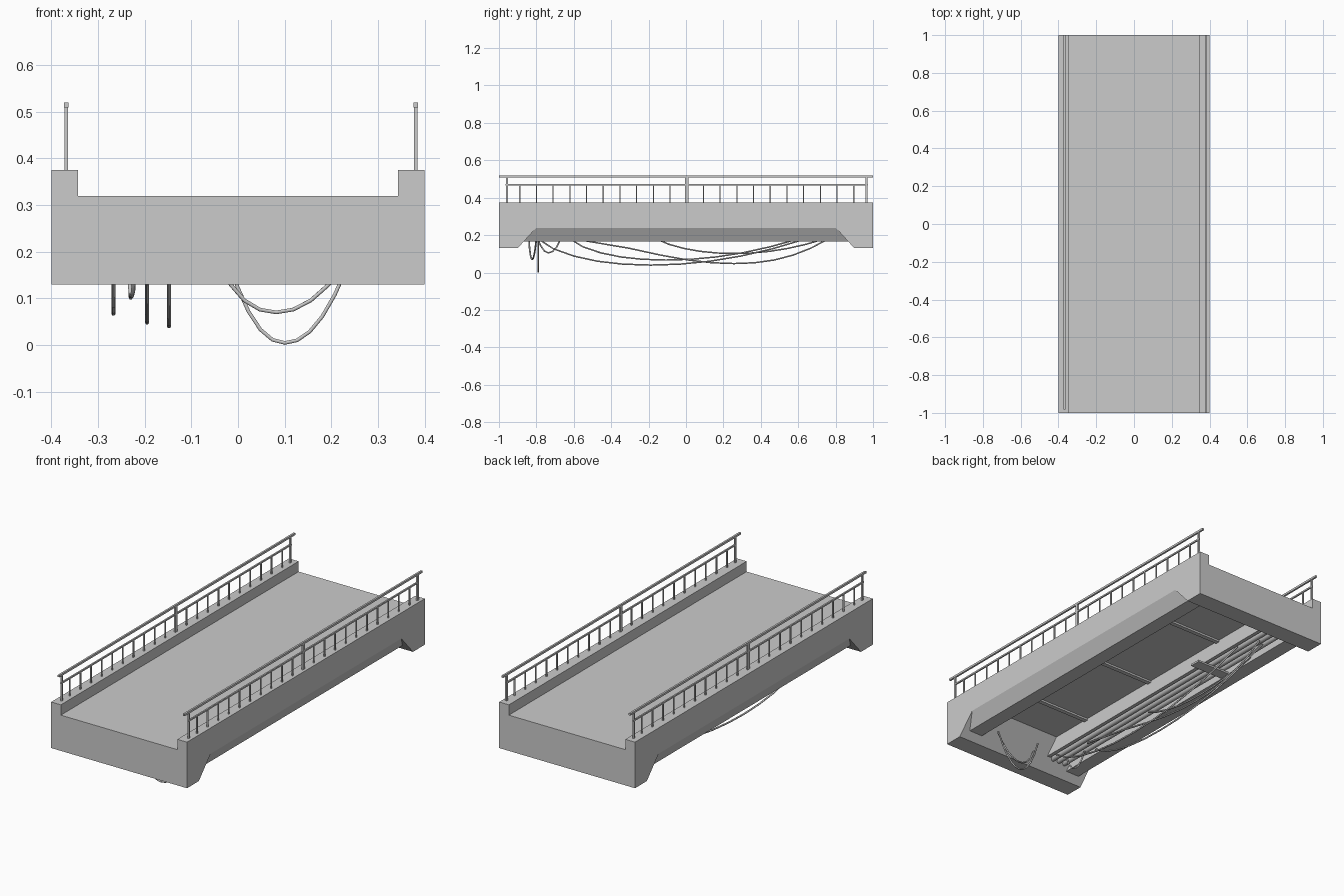
import bpy, bmesh, math
from mathutils import Vector

cube = bpy.data.objects.get("Cube")
if cube:
    bpy.data.objects.remove(cube, do_unlink=True)

concrete = bpy.data.materials.new("grey")
concrete.use_nodes = True
GREY = (0.6, 0.6, 0.6, 1)
concrete.diffuse_color = GREY
concrete.node_tree.nodes["Principled BSDF"].inputs["Base Color"].default_value = GREY


def finish(name, bm):
    bmesh.ops.recalc_face_normals(bm, faces=bm.faces)
    mesh = bpy.data.meshes.new(name)
    bm.to_mesh(mesh)
    bm.free()
    mesh.materials.append(concrete)
    obj = bpy.data.objects.new(name, mesh)
    bpy.context.collection.objects.link(obj)
    return obj


def extrude(name, points, offset):
    """Fill a 3D outline and extrude it by an offset."""
    bm = bmesh.new()
    face = bm.faces.new([bm.verts.new(p) for p in points])
    geom = bmesh.ops.extrude_face_region(bm, geom=[face], use_keep_orig=True)["geom"]
    verts = [g for g in geom if isinstance(g, bmesh.types.BMVert)]
    bmesh.ops.translate(bm, verts=verts, vec=offset)
    return finish(name, bm)


def add_box(bm, lo, hi):
    lo, hi = Vector(lo), Vector(hi)
    verts = bmesh.ops.create_cube(bm, size=1)["verts"]
    for v in verts:
        v.co = (lo + hi) / 2 + v.co * (hi - lo)


def box(name, lo, hi):
    bm = bmesh.new()
    add_box(bm, lo, hi)
    return finish(name, bm)


def tube(name, points, radius):
    """Round tube along a path of points."""
    curve = bpy.data.curves.new(name, "CURVE")
    curve.dimensions = "3D"
    curve.bevel_depth = radius
    curve.bevel_resolution = 1
    curve.use_fill_caps = True
    spline = curve.splines.new("POLY")
    spline.points.add(len(points) - 1)
    for p, co in zip(spline.points, points):
        p.co = (*co, 1)
    curve.materials.append(concrete)
    obj = bpy.data.objects.new(name, curve)
    bpy.context.collection.objects.link(obj)


# Deck with curbs and chamfered side beams
INNER = 0.28
half = [(0.343, 0.32), (0.343, 0.375), (0.4, 0.375), (0.4, 0.238),
        (0.36, 0.165), (INNER, 0.165), (INNER, 0.27)]
section = half + [(-x, z) for x, z in reversed(half)]
extrude("deck", [(x, -1, z) for x, z in section], (0, 2, 0))

# End blocks with sloping inner walls
for name, s in (("front", -1), ("back", 1)):
    foot = [(1, 0.13), (0.9, 0.13), (0.802, 0.238), (1, 0.238)]
    extrude(name + "_end_block", [(-0.4, s * y, z) for y, z in foot], (0.8, 0, 0))
    wall = [(1, 0.238), (0.802, 0.238), (0.773, 0.27), (1, 0.27)]
    extrude(name + "_inner_wall", [(-INNER, s * y, z) for y, z in wall],
            (2 * INNER, 0, 0))

# Railings
for name, x, front in (("right", -0.368, -0.983), ("left", 0.381, -1)):
    bm = bmesh.new()
    add_box(bm, (x - 0.005, front, 0.509), (x + 0.005, 1, 0.52))
    add_box(bm, (x - 0.004, -0.965, 0.465), (x + 0.004, 0.972, 0.473))
    for y in (-0.957, 0, 0.008, 0.965):
        add_box(bm, (x - 0.004, y - 0.005, 0.375), (x + 0.004, y + 0.005, 0.512))
    for i in range(1, 11):
        for s in (-1, 1):
            y = 0.004 + s * i * 0.0893
            add_box(bm, (x - 0.003, y - 0.003, 0.375), (x + 0.003, y + 0.003, 0.468))
    finish(name + "_railing", bm)

# Ribs, inner beam, hanger and service pipes under the deck
for i, y in enumerate((-0.54, -0.04, 0.5)):
    box(f"ceiling_rib_{i + 1}", (-INNER, y - 0.012, 0.26), (INNER, y + 0.012, 0.275))
box("inner_beam", (-0.155, -0.85, 0.19), (-0.135, 0.85, 0.275))
box("pipe_hanger", (-0.29, 0.355, 0.168), (-0.08, 0.415, 0.178))
for i, x in enumerate((-0.178, -0.215, -0.252)):
    circle = [k * math.tau / 12 for k in range(12)]
    pts = [(x + 0.016 * math.cos(a), -0.87, 0.196 + 0.016 * math.sin(a)) for a in circle]
    pipe = extrude(f"service_pipe_{i + 1}", pts, (0, 1.74, 0))
    bpy.context.view_layer.objects.active = pipe
    pipe.select_set(True)
    bpy.ops.object.shade_smooth_by_angle(angle=math.radians(40))
    pipe.select_set(False)


# Hanging cables
def hanging(name, start, end, low, skew=1.0, count=11):
    """Cable sagging to a lowest height; skew moves the lowest point."""
    a, b = Vector(start), Vector(end)
    pts = []
    for i in range(count):
        s = i / (count - 1)
        p = a.lerp(b, s ** (1 / skew))
        p.z = low + ((a.z if s < 0.5 else b.z) - low) * abs(2 * s - 1) ** 2.1
        pts.append(p)
    tube(name, pts, 0.0045)


hanging("long_cable_1", (-0.148, -0.79, 0.18), (-0.148, 0.64, 0.18), 0.04, 0.8)
hanging("long_cable_2", (-0.195, -0.6, 0.18), (-0.195, 0.76, 0.18), 0.048, 1.5)
hanging("long_cable_3", (-0.267, -0.62, 0.18), (-0.267, 0.6, 0.18), 0.067, 0.8)
hanging("long_cable_4", (-0.23, -0.16, 0.18), (-0.23, 0.74, 0.18), 0.102, 0.9)
hanging("short_cable", (-0.22, -0.8, 0.2), (-0.235, -0.67, 0.18), 0.105, count=7)
hanging("end_loop_deep", (-0.025, -0.79, 0.2), (0.235, -0.79, 0.17), 0.0045, 0.95)
hanging("end_loop_shallow", (-0.04, -0.84, 0.18), (0.235, -0.8, 0.18), 0.07, 0.85, 9)
